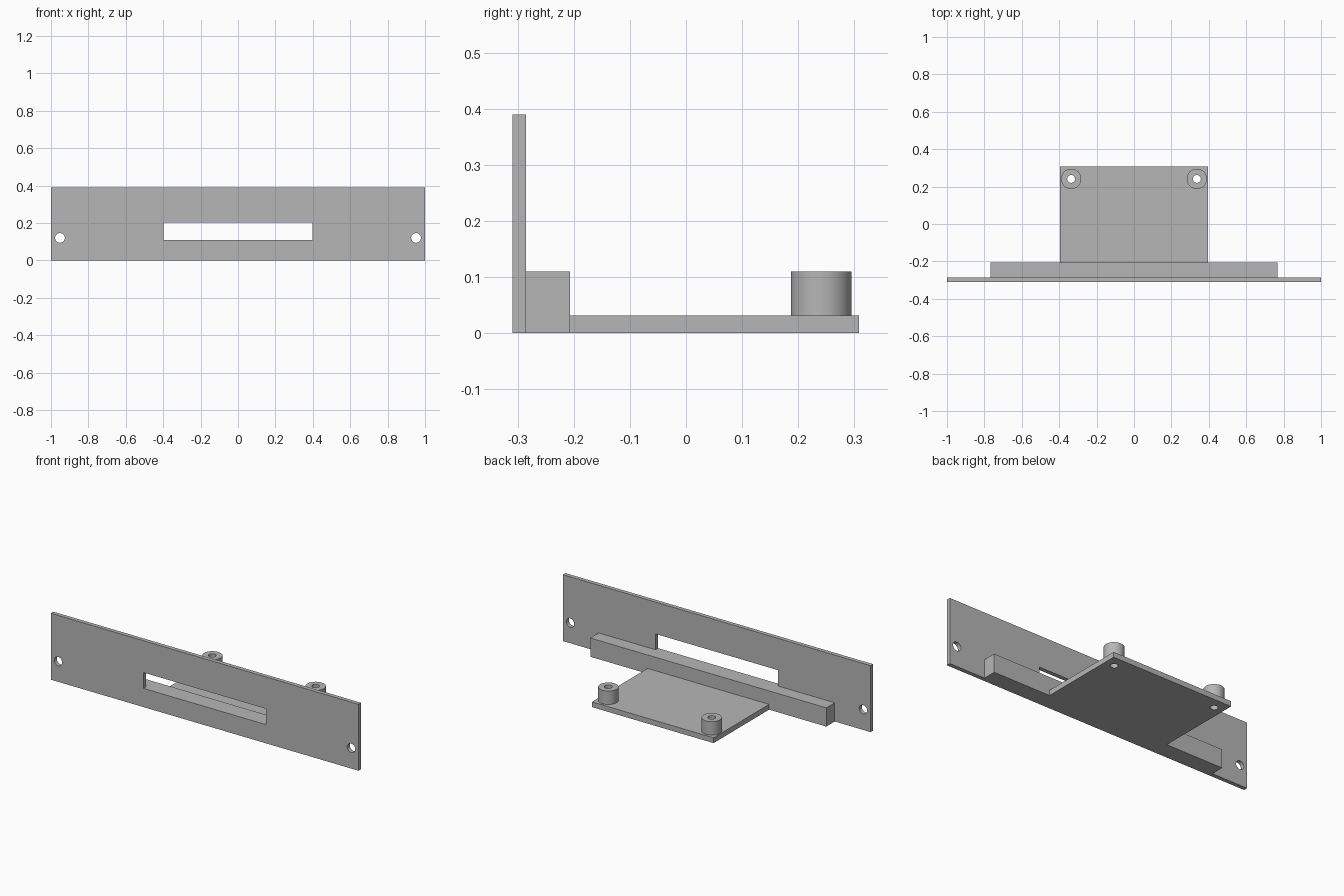
import bpy
import math

cube = bpy.data.objects.get("Cube")
if cube:
    bpy.data.objects.remove(cube, do_unlink=True)

grey = bpy.data.materials.new("plain grey")
grey.use_nodes = True
COLOUR = (0.47, 0.47, 0.47, 1)
grey.diffuse_color = COLOUR
grey.node_tree.nodes["Principled BSDF"].inputs["Base Color"].default_value = COLOUR

# Main dimensions
PANEL_FRONT, PANEL_BACK, RAIL_BACK, PLATE_BACK = -0.309, -0.285, -0.207, 0.308
PANEL_TOP, RAIL_TOP, PLATE_TOP = 0.39, 0.11, 0.031
POST_X, POST_Y = 0.336, 0.241


def box(name, half_width, y0, y1, z0, z1):
    bpy.ops.mesh.primitive_cube_add(size=1, location=(0, (y0 + y1) / 2, (z0 + z1) / 2))
    obj = bpy.context.object
    obj.name = name
    obj.scale = (2 * half_width, y1 - y0, z1 - z0)
    bpy.ops.object.transform_apply(location=True, rotation=False, scale=True)
    obj.data.materials.append(grey)
    return obj


def cylinder(name, radius, depth, location, along_y=False):
    bpy.ops.mesh.primitive_cylinder_add(
        vertices=48, radius=radius, depth=depth, location=location,
        rotation=(math.pi / 2 if along_y else 0, 0, 0))
    obj = bpy.context.object
    obj.name = name
    obj.data.materials.append(grey)
    return obj


def cut(target, cutter):
    cutter.hide_render = True
    mod = target.modifiers.new("cut", "BOOLEAN")
    mod.operation = "DIFFERENCE"
    mod.solver = "EXACT"
    mod.object = cutter
    bpy.context.view_layer.objects.active = target
    bpy.ops.object.modifier_apply(modifier=mod.name)
    bpy.data.objects.remove(cutter, do_unlink=True)


def smooth(obj):
    bpy.ops.object.select_all(action="DESELECT")
    obj.select_set(True)
    bpy.context.view_layer.objects.active = obj
    bpy.ops.object.shade_smooth_by_angle(angle=math.radians(30))


# Upright front panel with its slot, the rail behind it and the base plate
panel = box("front_panel", 1, PANEL_FRONT, PANEL_BACK, 0, PANEL_TOP)
cut(panel, box("slot_cutter", 0.398, PANEL_FRONT - 0.1, PANEL_BACK + 0.1, RAIL_TOP, 0.203))
box("support_rail", 0.767, PANEL_BACK, RAIL_BACK, 0, RAIL_TOP)
plate = box("base_plate", 0.395, RAIL_BACK, PLATE_BACK, 0, PLATE_TOP)

for side, sign in (("left", 1), ("right", -1)):
    # Screw hole near the end of the panel
    cut(panel, cylinder("screw_cutter", 0.026, 0.2, (sign * 0.952, PANEL_BACK, 0.12), True))

    # Hollow standoff post, bored through the plate
    post = cylinder(side + "_post", 0.054, RAIL_TOP - PLATE_TOP,
                    (sign * POST_X, POST_Y, (RAIL_TOP + PLATE_TOP) / 2))
    for part in (post, plate):
        cut(part, cylinder("bore_cutter", 0.021, 0.4, (sign * POST_X, POST_Y, 0.05)))
    smooth(post)

smooth(panel)
smooth(plate)
